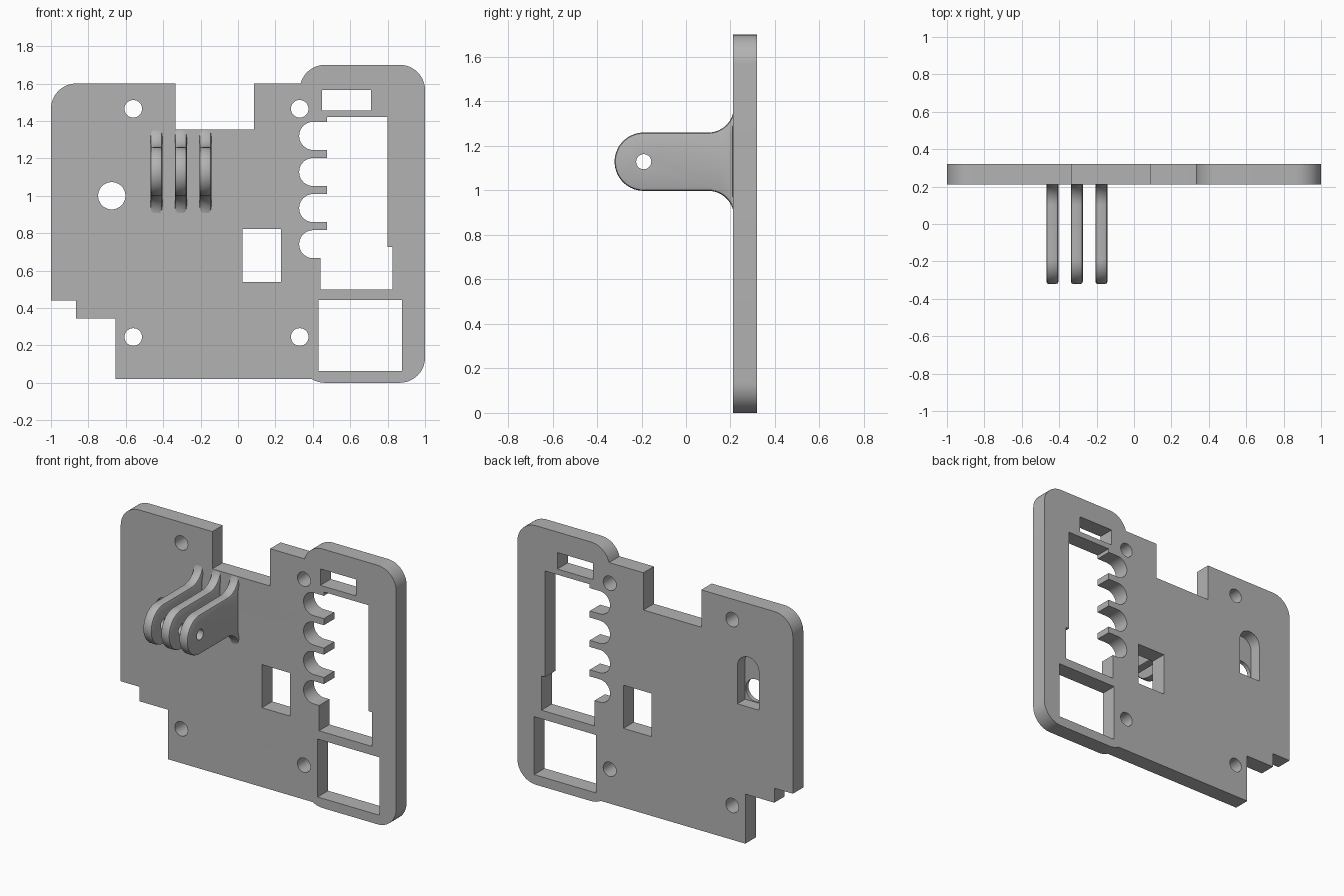
import bpy, bmesh
from math import sin, cos, pi, radians
from mathutils import Vector

cube = bpy.data.objects.get("Cube")
if cube:
    bpy.data.objects.remove(cube)

grey = bpy.data.materials.new("plain grey")
grey.use_nodes = True
shade = (0.45, 0.45, 0.45, 1)
grey.diffuse_color = shade
grey.node_tree.nodes["Principled BSDF"].inputs["Base Color"].default_value = shade

FRONT, BACK = 0.212, 0.32


def arc(cx, cy, r, start, end, n=12):
    angles = [radians(start + (end - start) * i / n) for i in range(n + 1)]
    return [(cx + r * cos(a), cy + r * sin(a)) for a in angles]


def circle(cx, cy, r, n=40):
    return arc(cx, cy, r, 0, 360, n)[:-1]


def rect(x0, x1, z0, z1):
    return [(x0, z0), (x1, z0), (x1, z1), (x0, z1)]


def add_object(name, mesh):
    obj = bpy.data.objects.new(name, mesh)
    bpy.context.collection.objects.link(obj)
    mesh.materials.clear()
    mesh.materials.append(grey)
    return obj


def prism(name, points, offset, bevel=0):
    """Extrude a closed 3D polygon along offset; optionally round both rims."""
    bm = bmesh.new()
    cap = bm.faces.new([bm.verts.new(p) for p in points])
    moved = bmesh.ops.extrude_face_region(bm, geom=[cap], use_keep_orig=True)["geom"]
    bmesh.ops.translate(bm, vec=offset, verts=[v for v in moved if isinstance(v, bmesh.types.BMVert)])
    bmesh.ops.recalc_face_normals(bm, faces=bm.faces)
    if bevel:
        rims = [e for e in bm.edges if any(len(f.verts) > 4 for f in e.link_faces)]
        bmesh.ops.bevel(bm, geom=rims, offset=bevel, segments=2, profile=0.5, affect='EDGES')
    mesh = bpy.data.meshes.new(name)
    bm.to_mesh(mesh)
    bm.free()
    return add_object(name, mesh)


def cut(obj, cutter):
    mod = obj.modifiers.new("cut", 'BOOLEAN')
    mod.operation, mod.solver, mod.object = 'DIFFERENCE', 'EXACT', cutter
    bpy.context.view_layer.objects.active = obj
    bpy.ops.object.modifier_apply(modifier=mod.name)
    bpy.data.objects.remove(cutter)


def smooth(obj):
    bpy.ops.object.select_all(action='DESELECT')
    obj.select_set(True)
    bpy.context.view_layer.objects.active = obj
    bpy.ops.object.shade_smooth_by_angle(angle=radians(30))


# Plate outline, clockwise from the lower left step
R = 0.135
outline = [(-1, 0.44)] + arc(-1 + R, 1.6 - R, R, 180, 90)
outline += [(-0.335, 1.6), (-0.335, 1.355), (0.085, 1.355), (0.085, 1.6), (0.334, 1.6)]
outline += arc(0.33 + R, 1.7 - R, R, 165, 90)
outline += arc(1 - R, 1.7 - R, R, 90, 0) + arc(1 - R, R, R, 0, -90)
outline += arc(0.33 + R, R, R, -90, -121.6, 6)
outline += [(-0.655, 0.02), (-0.655, 0.345), (-0.865, 0.345), (-0.865, 0.44)]

# Large window with a row of round-ended slots down its left side
window = [(0.44, 0.5), (0.825, 0.5), (0.825, 0.725), (0.798, 0.725), (0.798, 1.42), (0.475, 1.42)]
SLOT = 0.075
for i in range(4):
    z = 1.32 - i * 0.193
    last_x = 0.44 if i == 3 else 0.475
    window += [(0.475, z + SLOT)] + arc(0.402, z, SLOT, 90, 270, 20) + [(last_x, z - SLOT)]

# All cut-outs through the plate
loops = [outline, window,
         rect(0.45, 0.71, 1.457, 1.565),
         rect(0.025, 0.23, 0.54, 0.823),
         rect(0.43, 0.878, 0.063, 0.443),
         circle(-0.675, 1.0, 0.073)]
loops += [circle(x, z, 0.047) for x in (-0.56, 0.33) for z in (0.245, 1.465)]

# Filled curve turned into the plate mesh
curve = bpy.data.curves.new("plate_profile", 'CURVE')
curve.dimensions, curve.fill_mode = '2D', 'BOTH'
curve.extrude = (BACK - FRONT) / 2
for loop in loops:
    spline = curve.splines.new('POLY')
    spline.points.add(len(loop) - 1)
    for point, (x, z) in zip(spline.points, loop):
        point.co = (x, z, 0, 1)
    spline.use_cyclic_u = True
profile = bpy.data.objects.new("plate_profile", curve)
bpy.context.collection.objects.link(profile)
bpy.context.view_layer.update()
mesh = bpy.data.meshes.new_from_object(profile.evaluated_get(bpy.context.evaluated_depsgraph_get()))
bpy.data.objects.remove(profile)
bm = bmesh.new()
bm.from_mesh(mesh)
bmesh.ops.remove_doubles(bm, verts=bm.verts, dist=0.0005)
for v in bm.verts:
    x, z, depth = v.co
    v.co = Vector((x, (FRONT + BACK) / 2 - depth, z))
bmesh.ops.recalc_face_normals(bm, faces=bm.faces)
bm.to_mesh(mesh)
bm.free()
plate = add_object("plate", mesh)

# Arched pocket in the back around the large round hole
HALF = 0.078
arch = [(-0.675 - HALF, 0.922), (-0.675 + HALF, 0.922)] + arc(-0.675, 1.25 - HALF, HALF, 0, 180, 20)
pocket = prism("pocket_cutter", [(x, BACK - 0.08, z) for x, z in arch], (0, 0.2, 0))
cut(plate, pocket)
smooth(plate)

# Three mounting prongs: round nose, fillets flaring into the plate
PY, PZ, PR, FR = -0.19, 1.129, 0.131, 0.115
side = arc(PY, PZ, PR, 90, 270, 28)
side += arc(0.1, PZ - PR - FR, FR, 90, 10, 10)
side += arc(0.1, PZ + PR + FR, FR, -10, -90, 10)
WIDTH = 0.064
for name, x in (("right_prong", -0.436), ("middle_prong", -0.306), ("left_prong", -0.174)):
    prong = prism(name, [(x - WIDTH / 2, y, z) for y, z in side], (WIDTH, 0, 0), 0.013)
    bore = prism("bore_cutter", [(x - 0.1, y, z) for y, z in circle(PY, PZ, 0.034, 32)], (0.2, 0, 0))
    cut(prong, bore)
    smooth(prong)
